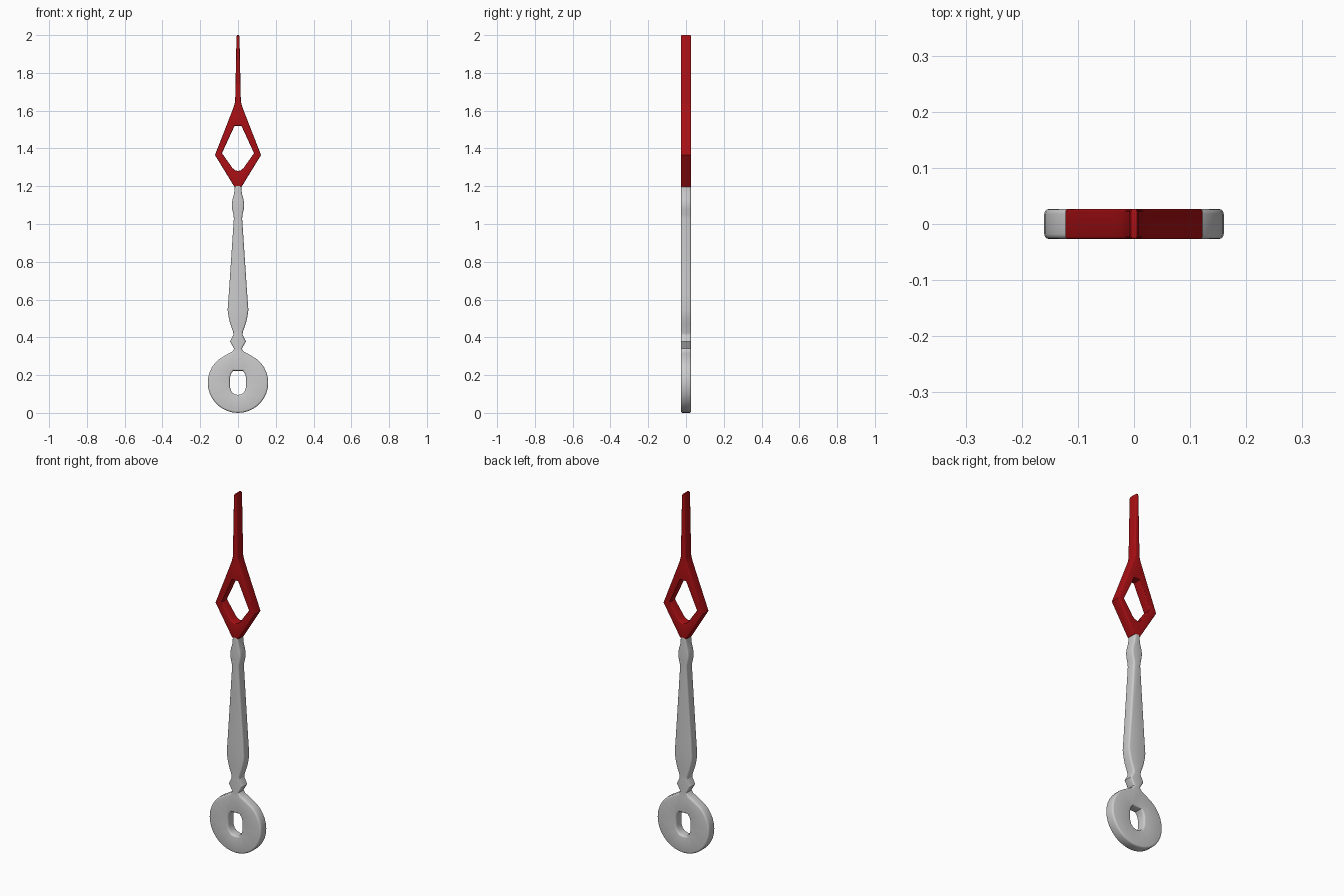
import bpy, bmesh, math
from mathutils import Vector

if "Cube" in bpy.data.objects:
    bpy.data.objects.remove(bpy.data.objects["Cube"])

HALF = 0.027  # half thickness in y


def mirrored(half):
    """Closed anticlockwise loop from a right-hand half profile, bottom to top."""
    return half + [(-x, z) for x, z in reversed(half) if x > 1e-6]


def inset(loop, d):
    """Move a loop into the material (to its left) with mitred corners."""
    pts = [Vector(p) for p in loop]
    out = []
    for i, p in enumerate(pts):
        a = (p - pts[i - 1]).normalized()
        b = (pts[(i + 1) % len(pts)] - p).normalized()
        na, nb = Vector((-a.y, a.x)), Vector((-b.y, b.x))
        out.append(p + (na + nb) * d / max(1 + na.dot(nb), 0.3))
    return out


def plate(name, outer, hole, r, color=None):
    """Flat plate with a hole and rounded edges."""
    arc = [(r * (1 - math.cos(t)), HALF - r + r * math.sin(t))
           for t in (0, math.pi / 6, math.pi / 3, math.pi / 2)]
    levels = [(d, -y) for d, y in reversed(arc)] + arc
    bm = bmesh.new()
    caps = [[], []]
    for loop in (mirrored(outer), mirrored(hole)[::-1]):
        rings = [[bm.verts.new((p.x, y, p.y)) for p in inset(loop, d)]
                 for d, y in levels]
        n = len(loop)
        for lo, hi in zip(rings, rings[1:]):
            for i in range(n):
                j = (i + 1) % n
                bm.faces.new((lo[i], lo[j], hi[j], hi[i]))
        for cap, ring in zip(caps, (rings[0], rings[-1])):
            cap += [bm.edges.get((ring[i], ring[(i + 1) % n])) for i in range(n)]
    for cap in caps:
        bmesh.ops.triangle_fill(bm, use_beauty=True, edges=cap)
    bmesh.ops.recalc_face_normals(bm, faces=bm.faces)
    me = bpy.data.meshes.new(name)
    bm.to_mesh(me)
    bm.free()
    ob = bpy.data.objects.new(name, me)
    bpy.context.collection.objects.link(ob)
    if color:
        mat = bpy.data.materials.new(name + "_paint")
        mat.diffuse_color = color
        mat.use_nodes = True
        mat.node_tree.nodes["Principled BSDF"].inputs["Base Color"].default_value = mat.diffuse_color
        me.materials.append(mat)
    bpy.ops.object.select_all(action='DESELECT')
    ob.select_set(True)
    bpy.context.view_layer.objects.active = ob
    bpy.ops.object.shade_smooth_by_angle(angle=math.radians(32))
    return ob


# Grey lower hand: round hub, beaded neck, tapered blade
hub = [(0.16 * math.sin(math.radians(a)), 0.16 - 0.16 * math.cos(math.radians(a)))
       for a in range(0, 141, 10)]
shaft = [(0.05, 0.315), (0.03, 0.325), (0.02, 0.34), (0.042, 0.378), (0.024, 0.415),
         (0.026, 0.43), (0.042, 0.475), (0.05, 0.51), (0.055, 0.545), (0.048, 0.64),
         (0.022, 1.03), (0.024, 1.05), (0.031, 1.08), (0.033, 1.105), (0.029, 1.13),
         (0.021, 1.16), (0.018, 1.185), (0.017, 1.21)]
slot = [(0, 0.095), (0.02, 0.099), (0.035, 0.113), (0.043, 0.138), (0.043, 0.185),
        (0.037, 0.207), (0.026, 0.223)]
plate("hand_shaft", hub + shaft, slot, 0.009)

# Red diamond with its long needle
diamond = [(0.019, 1.197), (0.122, 1.365), (0.04, 1.575), (0.021, 1.625),
           (0.015, 1.65), (0.008, 1.99), (0.005, 2.0)]
window = [(0, 1.28), (0.017, 1.285), (0.03, 1.297), (0.085, 1.375), (0.018, 1.52)]
plate("hand_tip", diamond, window, 0.0045, (0.4, 0.005, 0.007, 1))
